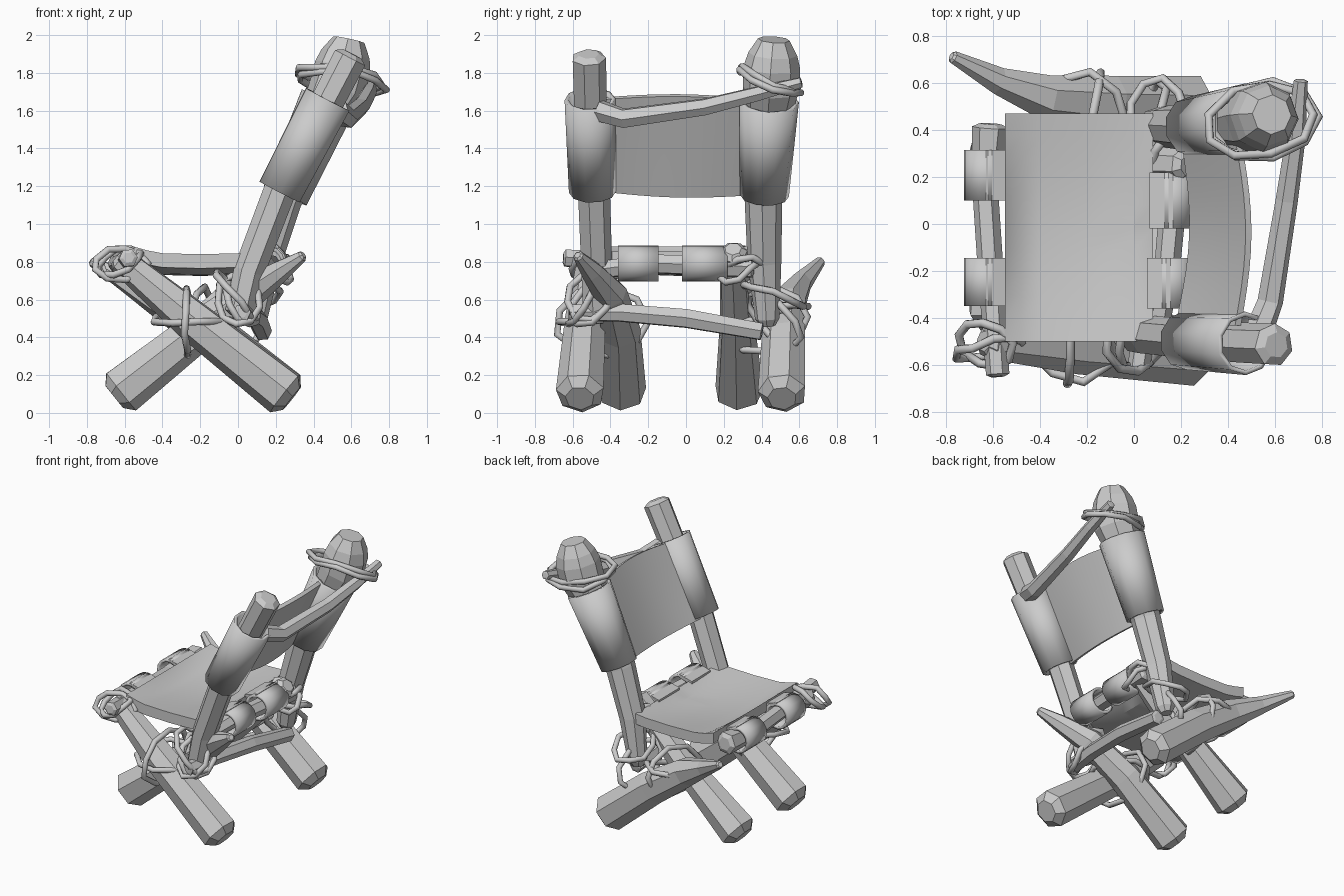
import bpy, bmesh, math, random
from mathutils import Vector

if "Cube" in bpy.data.objects:
    bpy.data.objects.remove(bpy.data.objects["Cube"])

random.seed(4)


def finish(name, bm, smooth=0, solid=0):
    bmesh.ops.recalc_face_normals(bm, faces=bm.faces[:])
    me = bpy.data.meshes.new(name)
    bm.to_mesh(me)
    bm.free()
    ob = bpy.data.objects.new(name, me)
    bpy.context.collection.objects.link(ob)
    if solid:
        m = ob.modifiers.new("thickness", 'SOLIDIFY')
        m.thickness, m.offset = solid, 0
    if smooth:
        bpy.ops.object.select_all(action='DESELECT')
        ob.select_set(True)
        bpy.context.view_layer.objects.active = ob
        bpy.ops.object.shade_smooth_by_angle(angle=math.radians(smooth))


def tube(name, pts, sides=7, dome=0.35, shrink=0.6, smooth=0, caps=True, solid=0, closed=None):
    """Tapered tube along (x, y, z, radius) points, with chamfered ends."""
    path = [(Vector(p[:3]), p[3]) for p in pts]
    if dome:
        (a, ra), (b, _) = path[0], path[1]
        (c, _), (d, rd) = path[-2], path[-1]
        path.insert(0, (a + (a - b).normalized() * ra * dome, ra * shrink))
        path.append((d + (d - c).normalized() * rd * dome, rd * shrink))
    bm = bmesh.new()
    rings, n, count = [], Vector((0.13, 0.99, 0.31)), len(path)
    for i, (p, r) in enumerate(path):
        if closed:
            t = (path[(i + 1) % count][0] - path[i - 1][0]).normalized()
            n = closed     # loop normal keeps the rings aligned
        else:
            t = (path[min(i + 1, count - 1)][0] - path[max(i - 1, 0)][0]).normalized()
            if i == 0 and abs(n.dot(t)) > 0.85:
                n = Vector((1, 0, 0.1))
        n = (n - t * n.dot(t)).normalized()
        b = t.cross(n)
        rings.append([bm.verts.new(p + r * (n * math.cos(a) + b * math.sin(a)))
                      for a in (math.tau * k / sides for k in range(sides))])
    pairs = list(zip(rings, rings[1:])) + ([(rings[-1], rings[0])] if closed else [])
    for r0, r1 in pairs:
        for k in range(sides):
            j = (k + 1) % sides
            bm.faces.new((r0[k], r0[j], r1[j], r1[k]))
    if caps and not closed:
        bm.faces.new(rings[0])
        bm.faces.new(rings[-1])
    finish(name, bm, smooth, solid)


def rope(name, center, u, v, wobble=0.015, r=0.019):
    """Loose closed rope loop around a centre, spanned by the half-axes u and v."""
    c, u, v = Vector(center), Vector(u), Vector(v)
    w = u.cross(v).normalized()
    pts = []
    for i in range(9):
        a = math.tau * i / 9
        s = 1 + random.uniform(-wobble, wobble) * 3
        pts.append((*(c + (u * math.cos(a) + v * math.sin(a)) * s
                      + w * random.uniform(-wobble, wobble)), r))
    tube(name, pts, 8, 0, smooth=60, closed=w)


def sheet(name, rows, offset):
    """Grid of points given thickness by extruding along the offset."""
    bm = bmesh.new()
    g = [[bm.verts.new(p) for p in row] for row in rows]
    for a, b in zip(g, g[1:]):
        for k in range(len(a) - 1):
            bm.faces.new((a[k], a[k + 1], b[k + 1], b[k]))
    keep = bmesh.ops.duplicate(bm, geom=bm.verts[:] + bm.edges[:] + bm.faces[:])["geom"]
    ext = bmesh.ops.extrude_face_region(bm, geom=[e for e in keep if isinstance(e, bmesh.types.BMFace)])
    bmesh.ops.translate(bm, vec=offset, verts=[e for e in ext["geom"] if isinstance(e, bmesh.types.BMVert)])
    bmesh.ops.remove_doubles(bm, verts=bm.verts[:], dist=1e-5)
    finish(name, bm, 30)


# crossed leg logs
tube("outer_leg_right", [(-0.62, -0.5, 0.81, 0.075), (-0.25, -0.53, 0.5, 0.11), (0.25, -0.56, 0.105, 0.13)])
tube("inner_leg_right", [(0.34, -0.57, 0.83, 0.03), (0.22, -0.5, 0.75, 0.06), (0.05, -0.4, 0.63, 0.09),
                         (-0.22, -0.35, 0.43, 0.11), (-0.62, -0.34, 0.115, 0.13)])
tube("outer_leg_left", [(-0.77, 0.71, 0.8, 0.028), (-0.58, 0.61, 0.69, 0.06), (-0.38, 0.54, 0.58, 0.1),
                        (-0.1, 0.52, 0.39, 0.12), (0.25, 0.51, 0.105, 0.13)])
tube("inner_leg_left", [(0.21, 0.25, 0.85, 0.075), (-0.2, 0.27, 0.46, 0.095), (-0.62, 0.28, 0.115, 0.13)])

# back posts
tube("back_post_right", [(0.01, -0.47, 0.53, 0.08), (0.06, -0.475, 0.75, 0.085), (0.22, -0.49, 1.17, 0.088),
                         (0.48, -0.51, 1.66, 0.09), (0.595, -0.515, 1.88, 0.092)], dome=0.25)
tube("back_post_left", [(0.09, 0.43, 0.5, 0.065), (0.14, 0.415, 0.8, 0.09), (0.24, 0.41, 1.13, 0.1),
                        (0.46, 0.44, 1.6, 0.125), (0.525, 0.45, 1.72, 0.15), (0.555, 0.455, 1.83, 0.15),
                        (0.57, 0.46, 1.9, 0.13)], 8, 0.6, 0.65)

# cross sticks
tube("front_seat_bar", [(-0.58, -0.64, 0.82, 0.05), (-0.61, -0.2, 0.79, 0.055), (-0.63, 0.1, 0.78, 0.055),
                        (-0.61, 0.41, 0.8, 0.08)], 6, 0.2)
tube("rear_seat_bar", [(0.09, -0.5, 0.75, 0.05), (0.14, -0.2, 0.79, 0.055), (0.19, 0.35, 0.77, 0.06)], 6, 0.2)
tube("lower_cross_bar", [(0.02, -0.61, 0.53, 0.048), (0.06, -0.35, 0.53, 0.052), (0.1, 0.0, 0.5, 0.055),
                         (0.13, 0.4, 0.43, 0.05)], 6, 0.1)
tube("top_cross_bar", [(0.53, -0.46, 1.6, 0.06), (0.58, -0.33, 1.56, 0.055), (0.65, 0.1, 1.62, 0.048),
                       (0.69, 0.38, 1.69, 0.042), (0.71, 0.61, 1.75, 0.03)], 6, 0.1)

# back sling: sleeves around both posts and the cloth between
sleeves = {"right": ((0.22, -0.495, 1.17), (0.475, -0.508, 1.66), 0.115, 0.125),
           "left": ((0.25, 0.415, 1.15), (0.475, 0.44, 1.65), 0.12, 0.148)}
for side, (lo, hi, r0, r1) in sleeves.items():
    tube("back_sling_sleeve_" + side, [(*lo, r0), (*hi, r1)], 10, 0, smooth=50, caps=False, solid=0.02)
rows = []
for i in range(5):
    t = i / 4
    a = Vector(sleeves["right"][0]).lerp(Vector(sleeves["right"][1]), t)
    b = Vector(sleeves["left"][0]).lerp(Vector(sleeves["left"][1]), t)
    row = []
    for k in range(11):
        s = k / 10
        p = a.lerp(b, 0.08 + 0.84 * s)
        bow = math.sin(math.pi * s)
        p.x += 0.045 * bow - 0.02
        p.z += 0.02 * bow * (2 * t - 1)
        row.append(p)
    rows.append(row)
sheet("back_sling_cloth", rows, (-0.025, 0, 0.012))

# seat with four loops around the bars
profile = [(-0.55, 0.88), (-0.48, 0.86), (-0.4, 0.845), (-0.2, 0.84), (0.0, 0.845), (0.08, 0.855)]
ys = [-0.5 + 0.97 * k / 10 for k in range(11)]
sheet("seat", [[(x, y, z - 0.04 * math.cos((y + 0.015) * math.pi / 0.97) * (-0.5 < x < 0.05))
                for y in ys] for x, z in profile], (0, 0, -0.075))
for name, x, y0, y1 in (("front_right", -0.63, -0.35, -0.145), ("front_left", -0.63, 0.1, 0.315),
                        ("rear_right", 0.155, -0.36, -0.145), ("rear_left", 0.165, -0.02, 0.22)):
    tube("seat_loop_" + name, [(x, y0, 0.79, 0.085), (x, y1, 0.79, 0.085)], 14, 0,
         smooth=50, caps=False, solid=0.02)
    d = 1 if x < 0 else -1
    sheet("seat_tab_" + name, [[(x, y0, 0.886), (x, y1, 0.886)],
                               [(x + 0.1 * d, y0, 0.86), (x + 0.1 * d, y1, 0.86)]], (0, 0, -0.025))

# rope lashings
for name, c, u, v in (
        ("head_upper", (0.54, 0.44, 1.78), (0.23, 0.03, -0.04), (0, 0.155, -0.05)),
        ("head_lower", (0.55, 0.44, 1.75), (0.23, 0.02, -0.03), (0, 0.16, -0.06)),
        ("leg_right_vertical", (-0.27, -0.45, 0.48), (0.0, 0.24, 0.0), (0, 0, 0.18)),
        ("leg_right_flat", (-0.25, -0.46, 0.5), (0.2, 0, 0), (0, 0.21, 0.02)),
        ("leg_left_vertical", (-0.2, 0.42, 0.49), (0.06, 0.23, 0.02), (0, 0, 0.17)),
        ("leg_left_flat", (-0.22, 0.42, 0.52), (0.19, 0.0, 0), (0, 0.23, 0.06)),
        ("front_corner_a", (-0.63, -0.51, 0.8), (0.11, 0, 0.05), (-0.03, 0.1, 0.05)),
        ("front_corner_b", (-0.62, -0.53, 0.79), (0.14, 0.03, 0), (0, 0.03, 0.085)),
        ("foot_right_a", (-0.01, -0.5, 0.62), (0.11, 0, -0.12), (0, 0.13, 0.02)),
        ("foot_right_b", (0.0, -0.5, 0.6), (0.1, 0.03, 0.06), (-0.05, 0.11, 0.12)),
        ("foot_right_c", (0.02, -0.5, 0.58), (0.08, 0.0, -0.09), (0.03, 0.12, 0.06)),
        ("foot_left_a", (0.1, 0.46, 0.62), (0.12, 0.0, 0.02), (0, 0.16, -0.06)),
        ("foot_left_b", (0.05, 0.46, 0.5), (0.07, 0.03, 0.08), (0.05, 0.14, -0.12)),
        ("rear_corner_a", (0.18, 0.28, 0.77), (0.1, 0.0, -0.06), (0, 0.1, 0.05)),
        ("rear_corner_b", (0.17, 0.31, 0.75), (0.09, 0.04, 0.07), (-0.03, 0.1, -0.03))):
    rope("rope_" + name, c, u, v)
